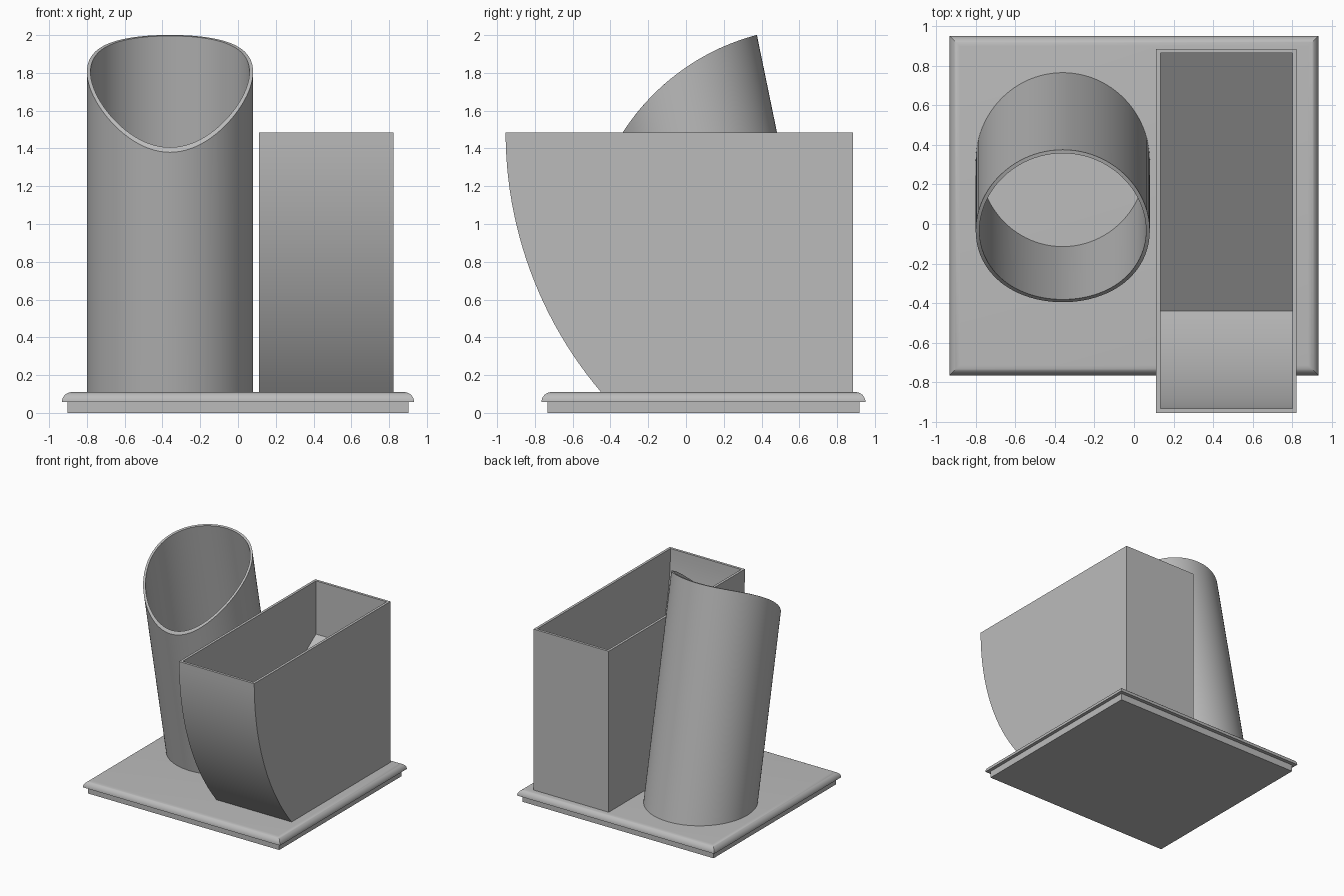
import bpy, bmesh
from math import sin, cos, pi, sqrt, asin
from mathutils import Vector

cube = bpy.data.objects.get("Cube")
if cube:
    bpy.data.objects.remove(cube, do_unlink=True)

GREY = (0.5, 0.5, 0.5, 1)
mat = bpy.data.materials.new("plain grey")
mat.use_nodes = True
mat.diffuse_color = GREY
mat.node_tree.nodes["Principled BSDF"].inputs["Base Color"].default_value = GREY


def finish(bm, name, smooth=True):
    bmesh.ops.recalc_face_normals(bm, faces=bm.faces)
    mesh = bpy.data.meshes.new(name)
    bm.to_mesh(mesh)
    bm.free()
    mesh.materials.append(mat)
    obj = bpy.data.objects.new(name, mesh)
    bpy.context.collection.objects.link(obj)
    if smooth:
        bpy.ops.object.select_all(action='DESELECT')
        obj.select_set(True)
        bpy.context.view_layer.objects.active = obj
        bpy.ops.object.shade_smooth_by_angle(angle=pi / 6)
    return obj


def bridge(bm, a, b):
    """Join two closed rings with quads."""
    n = len(a)
    for i in range(n):
        j = (i + 1) % n
        bm.faces.new((a[i], a[j], b[j], b[i]))


def slab(name, x, y0, y1, layers):
    """Rectangular slab from (inset, height) layers with mitred corners."""
    bm = bmesh.new()
    rings = [[bm.verts.new(p) for p in ((-x + d, y0 + d, z), (x - d, y0 + d, z),
                                        (x - d, y1 - d, z), (-x + d, y1 - d, z))]
             for d, z in layers]
    for a, b in zip(rings, rings[1:]):
        bridge(bm, a, b)
    bm.faces.new(rings[0])
    bm.faces.new(rings[-1])
    return finish(bm, name)


# Base: plinth with a round-edged plate on top
TOP = 0.11
slab("base_plinth", 0.903, -0.733, 0.918, [(0, 0), (0, 0.06)])
ROUND = 0.052
slab("base_plate", 0.932, -0.765, 0.95,
     [(ROUND * (1 - cos(a)), TOP - ROUND + ROUND * sin(a))
      for a in [i * pi / 16 for i in range(9)]])

# Leaning tube whose mouth is cut by a circular arc seen from the side
LEAN = Vector((-0.206, 1)).normalized()
low, high, bulge = Vector((-0.395, 1.38)), Vector((0.372, 2.0)), 0.105
chord = high - low
radius = chord.length ** 2 / (8 * bulge) + bulge / 2
normal = Vector((-chord.y, chord.x)).normalized()
centre = (low + high) / 2 - normal * (radius - bulge)
SIDES = 96


def tube_rings(bm, r):
    bottom, mouth = [], []
    for i in range(SIDES):
        a = 2 * pi * i / SIDES
        x = -0.36 + r * cos(a)
        start = Vector((0.316 + r / LEAN.y * sin(a), TOP - 0.002))
        rel = start - centre
        b = rel.dot(LEAN)
        t = -b + sqrt(b * b - rel.length_squared + radius ** 2)
        end = start + LEAN * t
        bottom.append(bm.verts.new((x, *start)))
        mouth.append(bm.verts.new((x, *end)))
    return bottom, mouth


bm = bmesh.new()
outer_bottom, outer_mouth = tube_rings(bm, 0.44)
inner_bottom, inner_mouth = tube_rings(bm, 0.421)
bridge(bm, outer_bottom, outer_mouth)
bridge(bm, outer_mouth, inner_mouth)
bridge(bm, inner_mouth, inner_bottom)
bridge(bm, inner_bottom, outer_bottom)
finish(bm, "leaning_tube")

# Open box with a curved front and a sloping floor inside
RIM, WALL = 1.485, 0.022
FRONT, BACK, CURVE = -0.955, 0.885, 2.124


def front_arc(r, y_end, steps=24):
    cy = FRONT + CURVE
    last = asin(sqrt(r * r - (cy - y_end) ** 2) / r)
    return [(cy - r * cos(last * i / steps), RIM - r * sin(last * i / steps))
            for i in range(steps + 1)]


def trough(bm, x0, x1, profile):
    """Open-topped shell along a side profile; returns its rim."""
    left = [bm.verts.new((x0, y, z)) for y, z in profile]
    right = [bm.verts.new((x1, y, z)) for y, z in profile]
    for i in range(len(profile) - 1):
        bm.faces.new((left[i], left[i + 1], right[i + 1], right[i]))
    bm.faces.new(left)
    bm.faces.new(right)
    return [left[0], right[0], right[-1], left[-1]]


bm = bmesh.new()
outer = trough(bm, 0.111, 0.822,
               front_arc(CURVE, -0.45) + [(BACK, TOP - 0.002), (BACK, RIM)])
inner = trough(bm, 0.111 + WALL, 0.822 - WALL,
               front_arc(CURVE - WALL, -0.44) + [(BACK - WALL, 1.03), (BACK - WALL, RIM)])
bridge(bm, outer, inner)
finish(bm, "curved_box")
